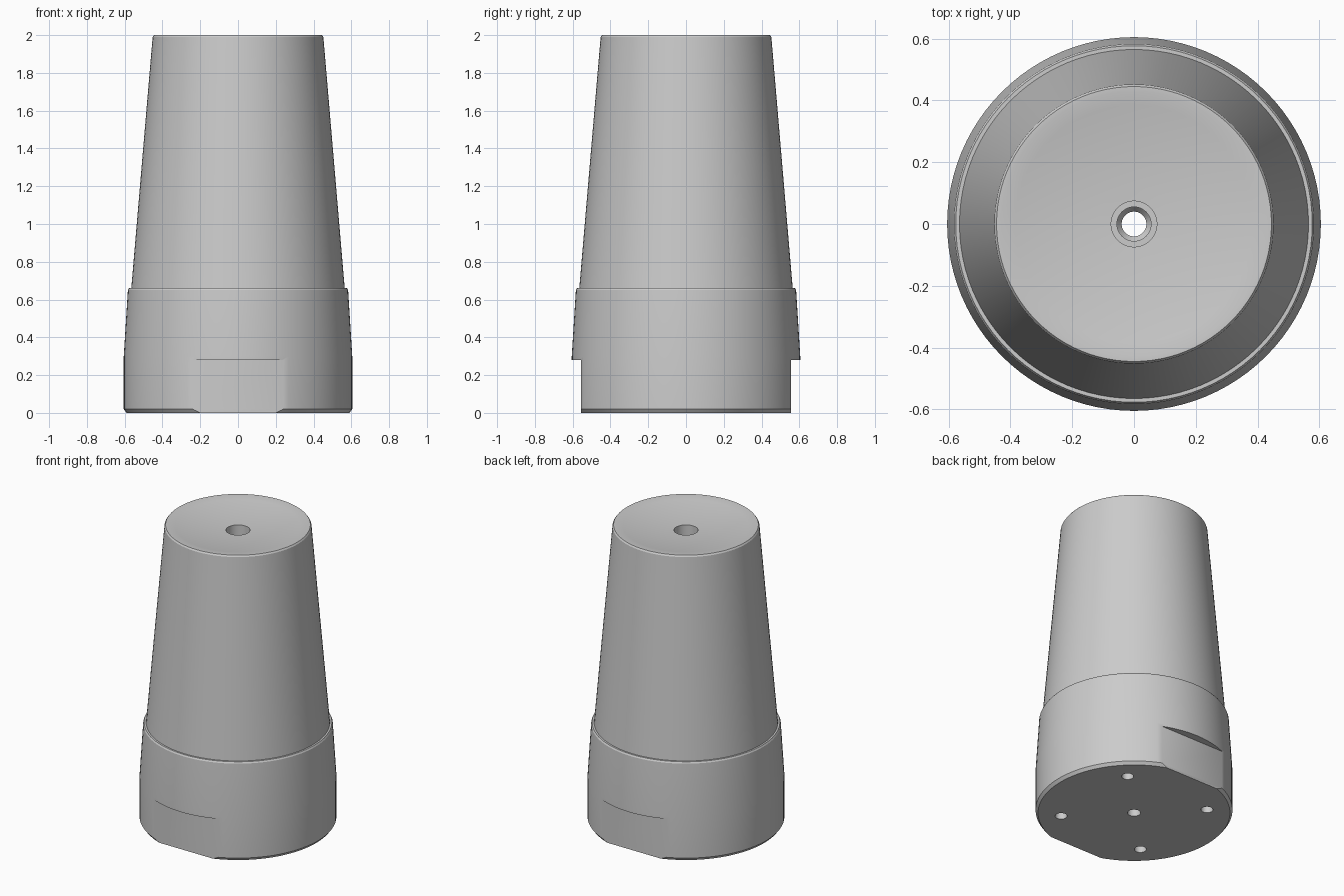
import bpy
import bmesh
from math import tau, pi, radians, cos, sin, sqrt
from mathutils import Matrix, Vector

if "Cube" in bpy.data.objects:
    bpy.data.objects.remove(bpy.data.objects["Cube"], do_unlink=True)

SEGMENTS = 96
grey = bpy.data.materials.new("plain grey")
grey.use_nodes = True
colour = (0.6, 0.6, 0.6, 1)
grey.diffuse_color = colour
grey.node_tree.nodes["Principled BSDF"].inputs["Base Color"].default_value = colour


def add_object(name, bm):
    bmesh.ops.recalc_face_normals(bm, faces=bm.faces)
    mesh = bpy.data.meshes.new(name)
    bm.to_mesh(mesh)
    bm.free()
    obj = bpy.data.objects.new(name, mesh)
    bpy.context.collection.objects.link(obj)
    mesh.materials.append(grey)
    return obj


def lathe(name, profile):
    """Revolve a closed (radius, height) loop about the z axis."""
    bm = bmesh.new()
    verts = [bm.verts.new((r, 0, z)) for r, z in profile]
    edges = [bm.edges.new((a, b)) for a, b in zip(verts, verts[1:] + verts[:1])]
    bmesh.ops.spin(bm, geom=verts + edges, cent=(0, 0, 0), axis=(0, 0, 1),
                   angle=tau, steps=SEGMENTS, use_duplicate=False)
    bmesh.ops.remove_doubles(bm, verts=bm.verts, dist=0.0001)
    return add_object(name, bm)


def cut(target, cutter):
    cutter.hide_render = True
    mod = target.modifiers.new("cut", "BOOLEAN")
    mod.operation = "DIFFERENCE"
    mod.solver = "EXACT"
    mod.object = cutter
    bpy.context.view_layer.objects.active = target
    bpy.ops.object.modifier_apply(modifier=mod.name)
    bpy.data.objects.remove(cutter, do_unlink=True)


# Outer wall: chamfered foot, collar, ledge and tapered barrel
outer = [(0.59, 0), (0.605, 0.02), (0.605, 0.3), (0.583, 0.65),
         (0.577, 0.66), (0.565, 0.66), (0.452, 1.99), (0.445, 2)]
# Shallow spherical dish in the top
rim, depth, bore = 0.43, 0.038, 0.074
dish = []
for i in range(9):
    r = rim + (bore - rim) * i / 8
    dish.append((r, 2 - depth * (1 - (r / rim) ** 2)))
# Stepped bore running right through
inner = [(bore, 1.7), (0.055, 1.7), (0.055, 1.5), (0.04, 1.48), (0.04, 0)]
body = lathe("tapered_body", outer + dish + inner)

# Wrench flats on the front and back of the collar
for side in (-1, 1):
    bm = bmesh.new()
    bmesh.ops.create_cube(bm, size=1, matrix=Matrix.Translation(
        (0, side * 0.655, 0.08)) @ Matrix.Diagonal((1, 0.2, 0.4, 1)))
    cut(body, add_object("flat_cutter", bm))

# Four blind mounting holes in the base
for i in range(4):
    angle = pi / 4 + i * pi / 2
    bm = bmesh.new()
    bmesh.ops.create_cone(bm, cap_ends=True, segments=32, radius1=0.037,
                          radius2=0.037, depth=0.4, matrix=Matrix.Translation(
                              (0.45 * cos(angle), 0.45 * sin(angle), 0)))
    cut(body, add_object("hole_cutter", bm))

bpy.ops.object.select_all(action="DESELECT")
body.select_set(True)
bpy.context.view_layer.objects.active = body
bpy.ops.object.shade_smooth_by_angle(angle=radians(25))
